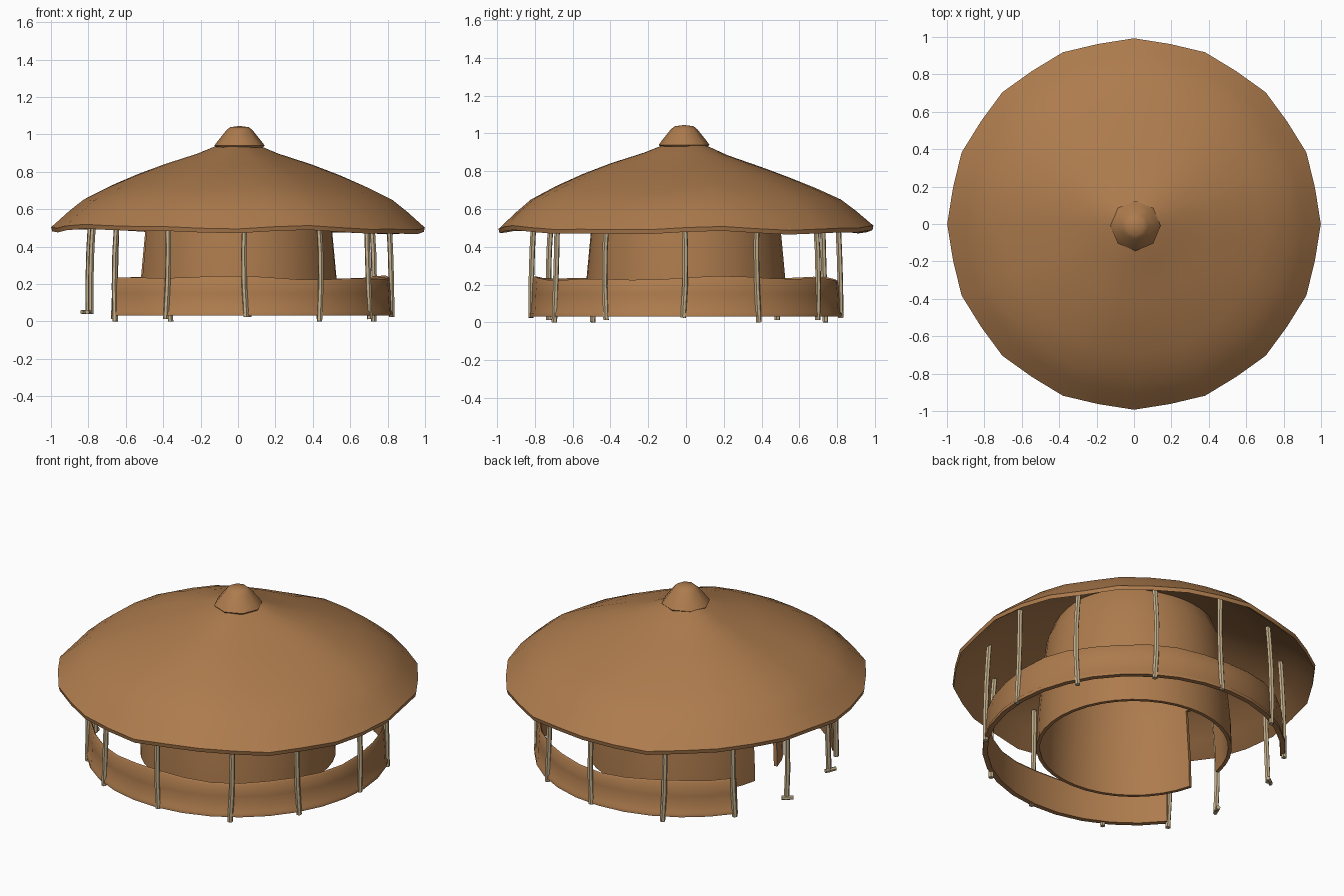
import bpy, bmesh, math
from math import sin, cos, radians

if "Cube" in bpy.data.objects:
    bpy.data.objects.remove(bpy.data.objects["Cube"])


def material(name, rgb):
    m = bpy.data.materials.new(name)
    m.diffuse_color = (*rgb, 1)
    m.use_nodes = True
    m.node_tree.nodes["Principled BSDF"].inputs["Base Color"].default_value = m.diffuse_color
    return m


BROWN = material("warm_brown", (0.42, 0.20, 0.075))
CREAM = material("pale_wood", (0.55, 0.43, 0.26))


def finish(bm, name, mat, angle=40):
    bmesh.ops.remove_doubles(bm, verts=bm.verts, dist=1e-5)
    bmesh.ops.recalc_face_normals(bm, faces=bm.faces)
    me = bpy.data.meshes.new(name)
    bm.to_mesh(me)
    bm.free()
    ob = bpy.data.objects.new(name, me)
    bpy.context.collection.objects.link(ob)
    me.materials.append(mat)
    bpy.ops.object.select_all(action='DESELECT')
    ob.select_set(True)
    bpy.context.view_layer.objects.active = ob
    bpy.ops.object.shade_smooth_by_angle(angle=radians(angle))
    return ob


def lathe(name, loop, segs, a0=0, a1=360, centre=(0, 0), wobble=None, mat=BROWN):
    """Spin a closed (r, z) loop from angle a0 to a1, capping partial arcs."""
    bm = bmesh.new()
    rings = []
    for i in range(segs + 1):
        a = radians(a0 + (a1 - a0) * i / segs)
        ring = []
        for r, z in loop:
            if wobble:
                r, z = wobble(r, z, a)
            ring.append(bm.verts.new((centre[0] + r * cos(a), centre[1] + r * sin(a), z)))
        rings.append(ring)
    n = len(loop)
    for p, q in zip(rings, rings[1:]):
        for j in range(n):
            k = (j + 1) % n
            if loop[j][0] == 0 and loop[k][0] == 0:
                continue
            bm.faces.new((p[j], q[j], q[k], p[k]))
    if a1 - a0 < 359.9:
        bm.faces.new(rings[0])
        bm.faces.new(rings[-1][::-1])
    bmesh.ops.dissolve_degenerate(bm, dist=1e-5, edges=bm.edges)
    return finish(bm, name, mat)


# Thatched roof: thin sagging shell with an uneven rim
top = [(0, 0.965), (0.12, 0.935), (0.22, 0.892), (0.4, 0.832), (0.55, 0.775),
       (0.69, 0.715), (0.82, 0.65), (0.9, 0.585), (0.96, 0.53), (0.99, 0.503)]
under = [(0.985, 0.48), (0.95, 0.505), (0.89, 0.555), (0.81, 0.62), (0.68, 0.69),
         (0.4, 0.805), (0, 0.93)]


def roof_wobble(r, z, a):
    t = r * r
    z += t * (0.008 * sin(5 * a + 1) - 0.008 * cos(a) + 0.005 * sin(9 * a))
    z += 0.012 * sin(math.pi * min(r, 1)) * sin(3 * a)
    return r * (1 + 0.006 * cos(16 * a) * t + 0.003 * cos(2 * a)), z


lathe("roof", top + under, 32, wobble=roof_wobble)

# Octagonal roof cap
lathe("roof_cap", [(0, 0.93), (0.125, 0.93), (0.134, 0.94), (0.118, 0.962), (0.07, 1.022),
                   (0.05, 1.038), (0, 1.045)], 8, centre=(0.008, -0.01))

# Inner round wall with a doorway facing -x, and the wall piece over the door
lathe("inner_wall", [(0.535, 0.04), (0.53, 0.2), (0.502, 0.5), (0.48, 0.68), (0.43, 0.8),
                     (0.41, 0.8), (0.46, 0.68), (0.484, 0.5), (0.51, 0.2), (0.515, 0.04)],
      36, 194, 530)
lathe("door_lintel", [(0.502, 0.5), (0.48, 0.68), (0.43, 0.8), (0.41, 0.8),
                      (0.46, 0.68), (0.484, 0.5)], 3, 170, 194)


# Low outer wall with a base lip and uneven top
def wall_wobble(r, z, a):
    if z > 0.2:
        z += 0.008 * sin(3 * a + 0.6) + 0.006 * sin(7 * a)
    return r, z


lathe("outer_wall", [(0.83, 0.03), (0.83, 0.048), (0.822, 0.058), (0.818, 0.15), (0.812, 0.222),
                     (0.804, 0.232), (0.796, 0.222), (0.802, 0.03)],
      26, 217, 505, wobble=wall_wobble)


# Slightly bent wooden posts
def tube(name, path, radius, sides=6):
    bm = bmesh.new()
    rings = []
    for k, p in enumerate(path):
        d = (path[min(k + 1, len(path) - 1)] - path[max(k - 1, 0)]).normalized()
        u = d.orthogonal().normalized()
        v = d.cross(u)
        rings.append([bm.verts.new(p + radius * (u * cos(math.tau * i / sides) +
                                                 v * sin(math.tau * i / sides)))
                      for i in range(sides)])
    for p, q in zip(rings, rings[1:]):
        for i in range(sides):
            j = (i + 1) % sides
            bm.faces.new((p[i], p[j], q[j], q[i]))
    bm.faces.new(rings[0])
    bm.faces.new(rings[-1])
    return finish(bm, name, CREAM)


from mathutils import Vector
angles = [-143, -118, -87, -58, -31, -1, 28, 58, 86, 116, 144, 167, 197]
for n, deg in enumerate(angles):
    a = radians(deg)
    out = Vector((cos(a), sin(a), 0))
    side = Vector((-sin(a), cos(a), 0))
    base = 0.04 if deg > 150 else 0.012 * (n % 3)
    pts = []
    for t in (0, 0.3, 0.6, 0.85, 1):
        z = base + t * (0.615 - base)
        bend = 0.012 * sin(math.pi * t) * (1 if n % 2 else -1)
        pts.append(out * (0.822 - 0.02 * t * t) + side * bend + Vector((0, 0, z)))
    tube(f"post_{n + 1}", pts, 0.015)
    # Small stub feet on the two free-standing entrance posts
    if deg > 150:
        c = out * 0.822 + Vector((0, 0, 0.05))
        tube(f"post_foot_{n + 1}", [c - out * 0.012 - side * 0.025, c + out * 0.03 + side * 0.025], 0.012)
